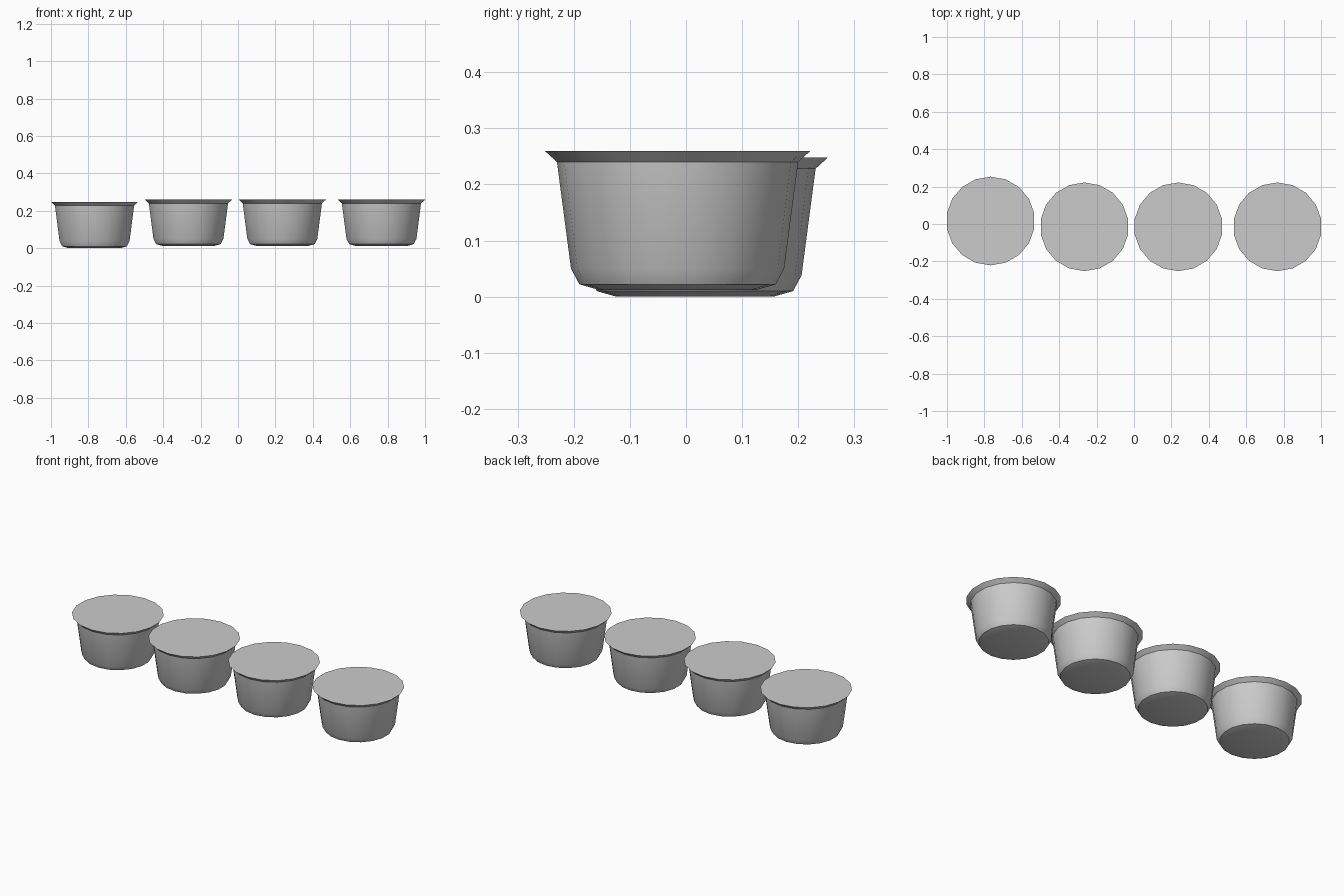
import bpy
import bmesh
from math import cos, sin, pi, radians

cube = bpy.data.objects.get("Cube")
if cube:
    bpy.data.objects.remove(cube, do_unlink=True)

SIDES = 18

grey = bpy.data.materials.new("light grey plastic")
grey.use_nodes = True
colour = (0.6, 0.6, 0.6, 1)
grey.diffuse_color = colour
grey.node_tree.nodes["Principled BSDF"].inputs["Base Color"].default_value = colour

# Cup outline from base to rim: radius, height
PROFILE = [(0.14, 0.012), (0.175, 0.022), (0.19, 0.05), (0.215, 0.24), (0.237, 0.26)]


def make_cup(name, location):
    """Closed cup: stacked rings joined by quads, capped by a base and a flat lid."""
    bm = bmesh.new()
    rings = []
    for radius, height in PROFILE:
        angles = [pi / 2 + 2 * pi * i / SIDES for i in range(SIDES)]
        rings.append([bm.verts.new((radius * cos(a), radius * sin(a), height)) for a in angles])
    for low, high in zip(rings, rings[1:]):
        for i in range(SIDES):
            j = (i + 1) % SIDES
            bm.faces.new((low[i], low[j], high[j], high[i]))
    bm.faces.new(rings[0][::-1])
    bm.faces.new(rings[-1])
    mesh = bpy.data.meshes.new(name)
    bm.to_mesh(mesh)
    bm.free()
    mesh.materials.append(grey)
    cup = bpy.data.objects.new(name, mesh)
    cup.location = location
    bpy.context.collection.objects.link(cup)
    return cup


# Row of four cups; the right-hand one sits slightly back and lower
cups = [
    make_cup("right_cup", (-0.767, 0.016, -0.012)),
    make_cup("middle_right_cup", (-0.265, -0.015, 0)),
    make_cup("middle_left_cup", (0.237, -0.015, 0)),
    make_cup("left_cup", (0.767, -0.015, 0)),
]

# Smooth walls with crisp rim and base edges
bpy.ops.object.select_all(action='DESELECT')
for cup in cups:
    cup.select_set(True)
bpy.context.view_layer.objects.active = cups[0]
bpy.ops.object.shade_smooth_by_angle(angle=radians(30))
